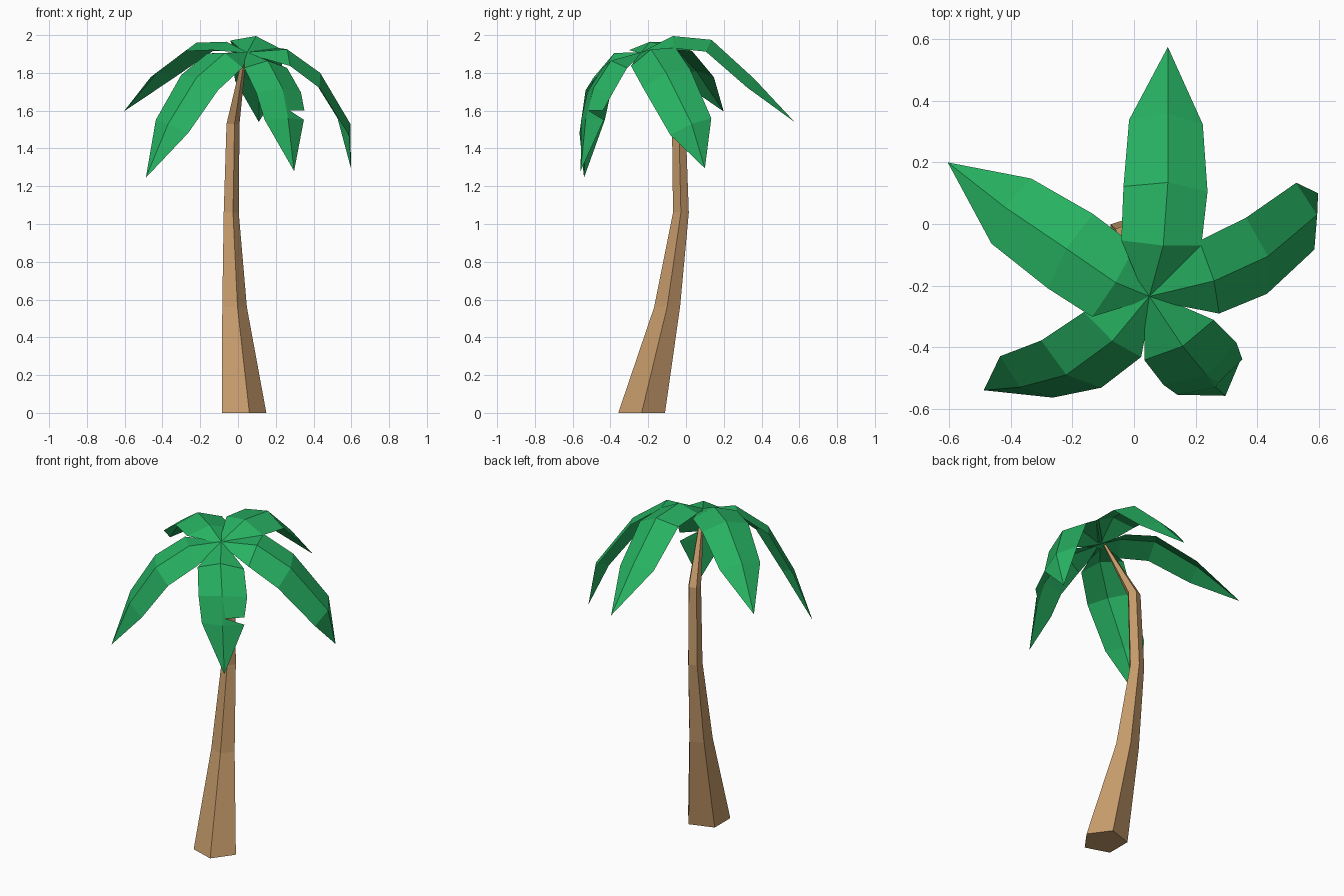
import bpy, math
from mathutils import Vector as V

if "Cube" in bpy.data.objects:
    bpy.data.objects.remove(bpy.data.objects["Cube"])


def material(name, rgb):
    m = bpy.data.materials.new(name)
    m.diffuse_color = (*rgb, 1)
    m.use_nodes = True
    m.node_tree.nodes["Principled BSDF"].inputs["Base Color"].default_value = m.diffuse_color
    return m


def make(name, verts, faces, mat):
    me = bpy.data.meshes.new(name)
    me.from_pydata([tuple(v) for v in verts], [], faces)
    me.materials.append(mat)
    ob = bpy.data.objects.new(name, me)
    bpy.context.collection.objects.link(ob)
    return ob


bark = material("tan_bark", (0.56, 0.325, 0.145))
green = material("leaf_green", (0.02, 0.44, 0.12))

# Trunk: five-sided rings (x, y, z, radius) along a bent path
rings = [(0.02, -0.235, 0.0, 0.13), (-0.025, -0.10, 0.56, 0.072),
         (-0.04, -0.027, 1.06, 0.044), (-0.03, -0.038, 1.53, 0.038),
         (0.035, -0.21, 1.90, 0.01)]
verts, faces, n = [], [], 5
for x, y, z, r in rings:
    for k in range(n):
        a = math.tau * k / n
        verts.append((x + r * math.cos(a), y + r * math.sin(a), z))
for i in range(len(rings) - 1):
    for k in range(n):
        j = (k + 1) % n
        faces.append((i * n + k, i * n + j, i * n + n + j, i * n + n + k))
faces.append(tuple(range(n))[::-1])
faces.append(tuple(range(len(verts) - n, len(verts))))
make("trunk", verts, faces, bark)

ROOT = V((0.05, -0.235, 1.91))
WIDTHS = (0.12, 1.0, 1.05, 0.92)


# Frond: ridge points, a half-width vector, edges folded down from the ridge
def frond(name, ridge, tip, side, notch=None):
    pts = [ROOT] + [V(p) for p in ridge] + [V(tip)]
    side = V(side)
    verts, faces = [], []
    for i, w in enumerate(WIDTHS):
        along = pts[i + 1] - pts[max(i - 1, 0)]
        up = side.cross(along).normalized()
        if up.z < 0:
            up = -up
        drop = up * (0.045 * w)
        verts += [pts[i] - side * w - drop, pts[i], pts[i] + side * w - drop]
    verts.append(pts[-1])
    for i in range(3):
        a = 3 * i
        faces.append((a, a + 1, a + 4, a + 3))
        if notch and i == 2:
            # torn edge: a small wedge is missing from this side
            k = len(verts)
            verts += [V(p) for p in notch]
            faces += [(a + 1, a + 2, k, k + 1), (a + 1, k + 1, a + 5, a + 4)]
        else:
            faces.append((a + 1, a + 2, a + 5, a + 4))
    faces += [(9, 10, 12), (10, 11, 12)]
    # keep the upper side outward
    if side.cross(pts[2] - pts[1]).z < 0:
        faces = [f[::-1] for f in faces]
    make(name, verts, faces, green)


frond("back_frond",
      [(0.095, -0.07, 1.995), (0.11, 0.135, 1.975), (0.11, 0.36, 1.77)],
      (0.11, 0.575, 1.54), (0.13, -0.008, -0.02))
frond("left_frond",
      [(-0.06, -0.19, 1.965), (-0.22, -0.08, 1.96), (-0.42, 0.055, 1.81)],
      (-0.605, 0.20, 1.595), (-0.07, -0.115, 0.0))
frond("front_left_frond",
      [(-0.07, -0.38, 1.905), (-0.22, -0.49, 1.775), (-0.37, -0.53, 1.53)],
      (-0.488, -0.54, 1.245), (0.093, -0.073, -0.038))
frond("front_right_frond",
      [(0.158, -0.397, 1.865), (0.235, -0.49, 1.72), (0.265, -0.53, 1.56)],
      (0.297, -0.558, 1.28), (0.113, 0.065, 0.0),
      notch=[(0.352, -0.44, 1.60), (0.275, -0.515, 1.60)])
frond("right_frond",
      [(0.26, -0.185, 1.925), (0.435, -0.105, 1.80), (0.595, 0.03, 1.53)],
      (0.598, 0.10, 1.295), (0.032, -0.118, -0.048))
